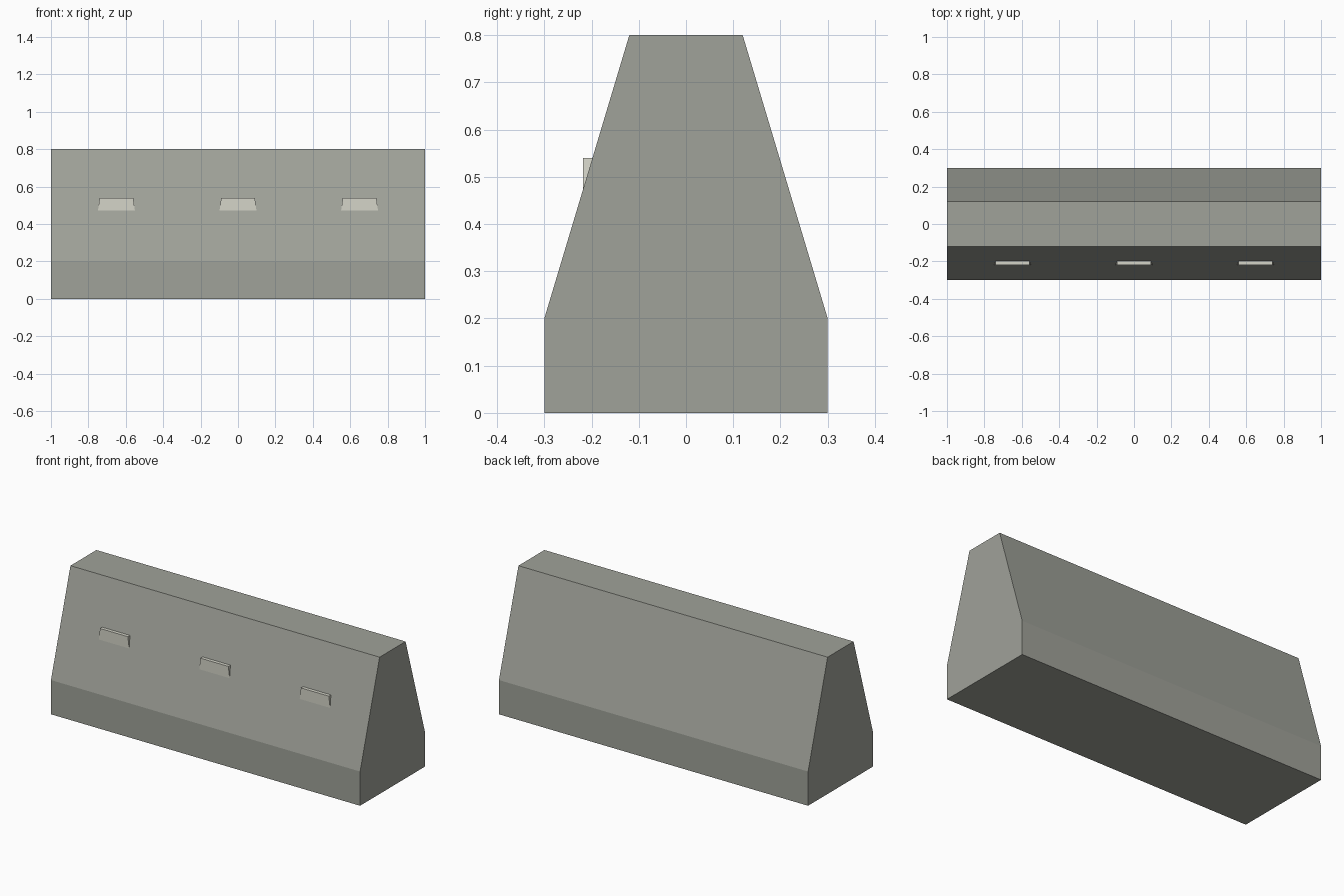
import bpy
import bmesh

cube = bpy.data.objects.get("Cube")
if cube:
    bpy.data.objects.remove(cube, do_unlink=True)


def make_material(name, rgb):
    mat = bpy.data.materials.new(name)
    mat.use_nodes = True
    mat.diffuse_color = (*rgb, 1)
    mat.node_tree.nodes["Principled BSDF"].inputs["Base Color"].default_value = (*rgb, 1)
    return mat


def make_prism(name, profile, offset, mat):
    """Extrude a closed profile of 3D points along an offset."""
    bm = bmesh.new()
    face = bm.faces.new([bm.verts.new(p) for p in profile])
    result = bmesh.ops.extrude_face_region(bm, geom=[face], use_keep_orig=True)
    moved = [e for e in result["geom"] if isinstance(e, bmesh.types.BMVert)]
    bmesh.ops.translate(bm, verts=moved, vec=offset)
    bmesh.ops.recalc_face_normals(bm, faces=bm.faces[:])
    mesh = bpy.data.meshes.new(name)
    bm.to_mesh(mesh)
    bm.free()
    mesh.materials.append(mat)
    obj = bpy.data.objects.new(name, mesh)
    bpy.context.collection.objects.link(obj)
    return obj


concrete = make_material("concrete grey", (0.35, 0.36, 0.32))
pale = make_material("pale reflector", (0.66, 0.66, 0.58))

# Barrier body: upright foot with sloping sides and a flat top
half = [(0.3, 0), (0.3, 0.2), (0.12, 0.8)]
section = half + [(-y, z) for y, z in reversed(half)]
make_prism("barrier_body", [(-1, y, z) for y, z in section], (2, 0, 0), concrete)

# Three reflectors set into the front slope, slightly narrower at the top
for side, x in (("right", -0.65), ("middle", 0), ("left", 0.65)):
    outline = [(-0.1, 0.46), (0.1, 0.46), (0.09, 0.54), (-0.09, 0.54)]
    make_prism("reflector_" + side, [(x + dx, -0.218, z) for dx, z in outline],
               (0, 0.04, 0), pale)
